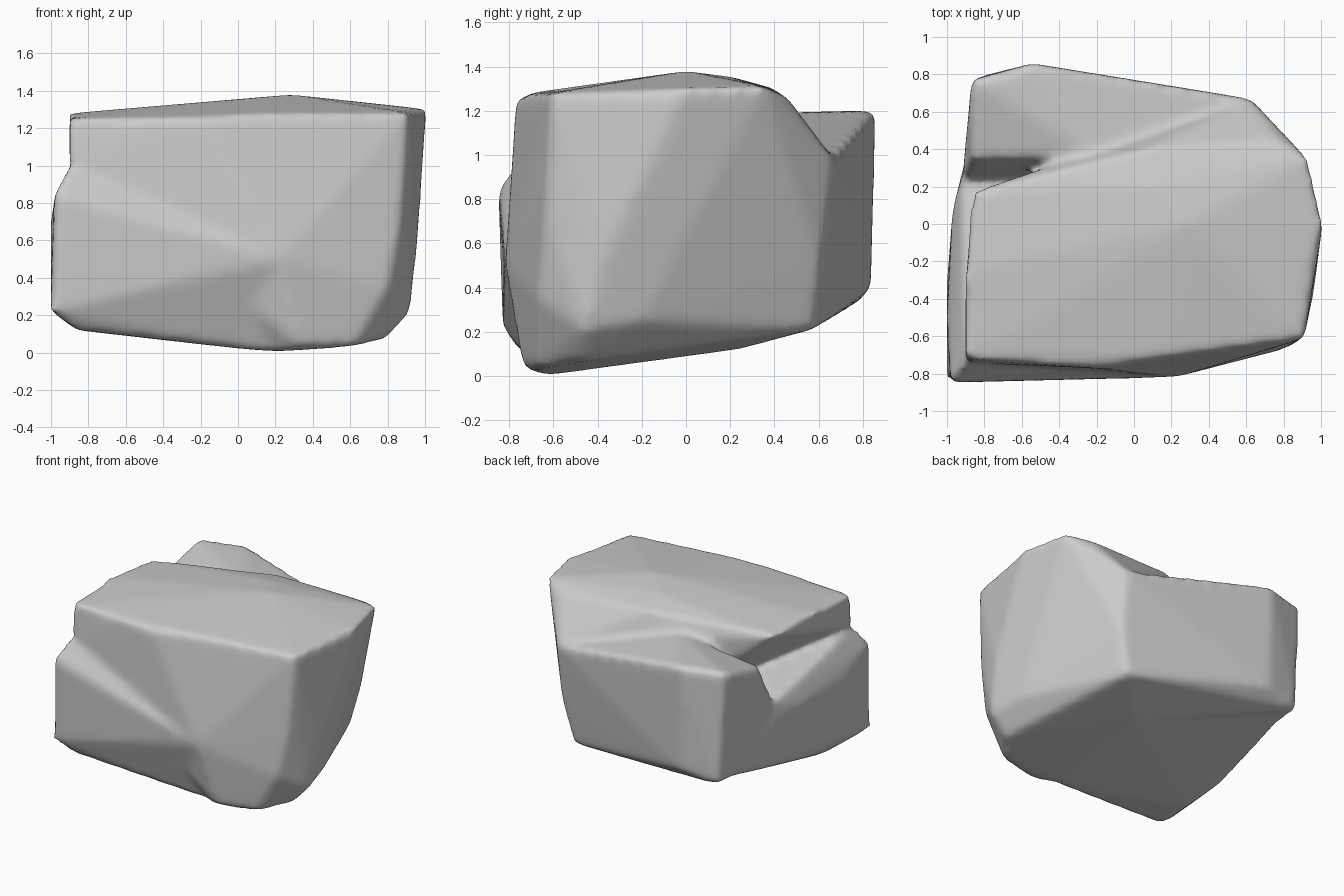
import bpy
import bmesh

# Remove the default object
default_cube = bpy.data.objects.get("Cube")
if default_cube:
    bpy.data.objects.remove(default_cube, do_unlink=True)


def make_material(name, colour):
    material = bpy.data.materials.new(name)
    material.use_nodes = True
    material.diffuse_color = colour
    shader = material.node_tree.nodes["Principled BSDF"]
    shader.inputs["Base Color"].default_value = colour
    shader.inputs["Roughness"].default_value = 0.8
    return material


def add_lobe(target, corners):
    """Add one convex, closed lump spanning the given corners."""
    verts = [target.verts.new(corner) for corner in corners]
    bmesh.ops.convex_hull(target, input=verts)
    unused = [v for v in verts if v.is_valid and not v.link_faces]
    bmesh.ops.delete(target, geom=unused, context="VERTS")


# Corners shared between the lobes
keel = (0.19, -0.64, 0)
belly = (0.2, 0.24, 0.12)
back_toe = (0.55, 0.58, 0.21)
back_shoulder = (0.63, 0.67, 0.98)
back_column = (0.62, 0.61, 0.5)
left_waist = (-0.92, 0.24, 0.8)
front_bulge = (0.22, -0.82, 0.5)

# Main block
crown = [(0.28, 0, 1.38), (0.12, 0.2, 1.355), (-0.87, 0.17, 1.26), (-0.9, -0.25, 1.28)]
front_rim = [
    (-0.9, -0.72, 1.25), (-0.9, -0.74, 1), (-0.2, -0.77, 1.25),
    (0.12, -0.71, 1.28), (0.91, -0.61, 1.28),
]
back_rim = [(1.01, 0, 1.3), (0.93, 0.35, 1.31), (0.76, 0.46, 1.26), (0.05, 0.4, 1.3)]
right_flank = [
    (0.74, 0.53, 1.02), back_shoulder, back_column, (0.95, -0.2, 0.95),
    (0.96, -0.37, 0.57), (0.87, -0.2, 0.25), (0.92, -0.46, 0.21),
]
front_face = [front_bulge, (0.87, -0.64, 0.72), (0.8, -0.67, 0.35)]
underside = [
    keel, belly, back_toe, (0.33, -0.74, 0.04), (0.62, -0.67, 0.03), (0.79, -0.46, 0.07),
]
main_block = crown + front_rim + back_rim + right_flank + front_face + underside

# Left lobe: the bulge low on the left side
left_lobe = [
    (-0.98, -0.85, 0.85), (-1, -0.83, 0.22), (-1, -0.3, 0.3), (-1, -0.5, 0.72),
    (-0.97, 0.08, 0.7), left_waist, (-0.86, -0.76, 0.12), (-0.86, -0.45, 0.12),
    (-0.95, -0.16, 0.23), (-0.9, -0.74, 1), (0, -0.5, 1),
    front_bulge, (-0.8, 0.76, 0.36), keel, belly,
]

# Back lobe: the shoulder behind the crown, leaving a valley between them
back_lobe = [
    (-0.87, 0.77, 1.2), (-0.54, 0.86, 1.2), (-0.22, 0.8, 1.14), (-0.2, 0.36, 1.19),
    (-0.87, 0.35, 1.1), (-0.82, 0.79, 0.34), (-0.54, 0.84, 0.4), (-0.86, 0.6, 0.36),
    left_waist, back_shoulder, back_column, back_toe, belly,
]

bm = bmesh.new()
for lobe in (main_block, left_lobe, back_lobe):
    add_lobe(bm, lobe)
bmesh.ops.recalc_face_normals(bm, faces=bm.faces)
mesh = bpy.data.meshes.new("boulder")
bm.to_mesh(mesh)
bm.free()

boulder = bpy.data.objects.new("boulder", mesh)
bpy.context.collection.objects.link(boulder)
mesh.materials.append(make_material("stone grey", (0.6, 0.6, 0.6, 1)))

# Fuse the lobes into one skin and weather the edges
fuse = boulder.modifiers.new("fuse", "REMESH")
fuse.mode = "VOXEL"
fuse.voxel_size = 0.025
fuse.use_smooth_shade = True
weather = boulder.modifiers.new("weather", "SMOOTH")
weather.factor = 0.5
weather.iterations = 10
